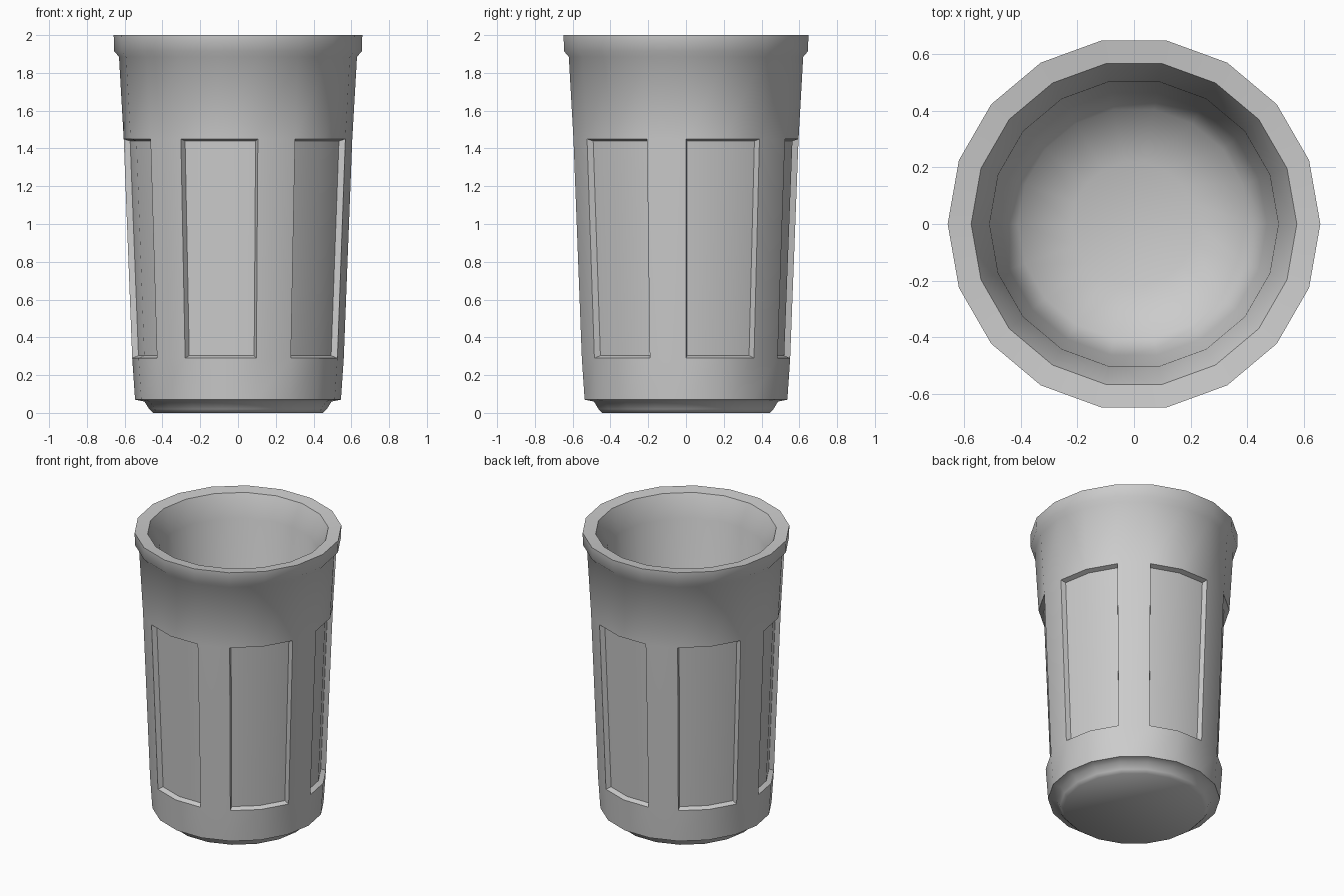
import bpy, bmesh, math

if "Cube" in bpy.data.objects:
    bpy.data.objects.remove(bpy.data.objects["Cube"])

SIDES = 18
# Closed radius/height profile: underside, foot, outer wall, rim, inner wall, inner floor
PROFILE = [(0.45, 0.0), (0.47, 0.02), (0.495, 0.06), (0.545, 0.07),
           (0.56, 0.29), (0.605, 1.45), (0.63, 1.885), (0.656, 1.915),
           (0.658, 2.0), (0.575, 1.99), (0.51, 1.84), (0.47, 0.30),
           (0.41, 0.19), (0.22, 0.12)]
PANEL_ROW = 4      # wall band that carries the recessed panels


def ring(bm, r, z):
    return [bm.verts.new((r * math.cos(math.tau * i / SIDES),
                          r * math.sin(math.tau * i / SIDES), z))
            for i in range(SIDES)]


bm = bmesh.new()
rings = [ring(bm, r, z) for r, z in PROFILE]
panels = [[] for _ in range(6)]
for k, (lo, hi) in enumerate(zip(rings, rings[1:])):
    for i in range(SIDES):
        j = (i + 1) % SIDES
        face = bm.faces.new((lo[i], lo[j], hi[j], hi[i]))
        # two facets of panel, then one facet of rib
        if k == PANEL_ROW and i % 3 != 2:
            panels[i // 3].append(face)

# Underside and inner floor
bm.faces.new(rings[0][::-1])
bm.faces.new(rings[-1])
bm.normal_update()

# Six recessed panels around the wall
for faces in panels:
    bmesh.ops.inset_region(bm, faces=faces, thickness=0.012, depth=-0.032,
                           use_even_offset=True, use_boundary=True)
bmesh.ops.recalc_face_normals(bm, faces=bm.faces)

mesh = bpy.data.meshes.new("tumbler")
bm.to_mesh(mesh)
bm.free()
cup = bpy.data.objects.new("tumbler", mesh)
bpy.context.collection.objects.link(cup)
bpy.context.view_layer.objects.active = cup
cup.select_set(True)
bpy.ops.object.shade_smooth_by_angle(angle=math.radians(50))
